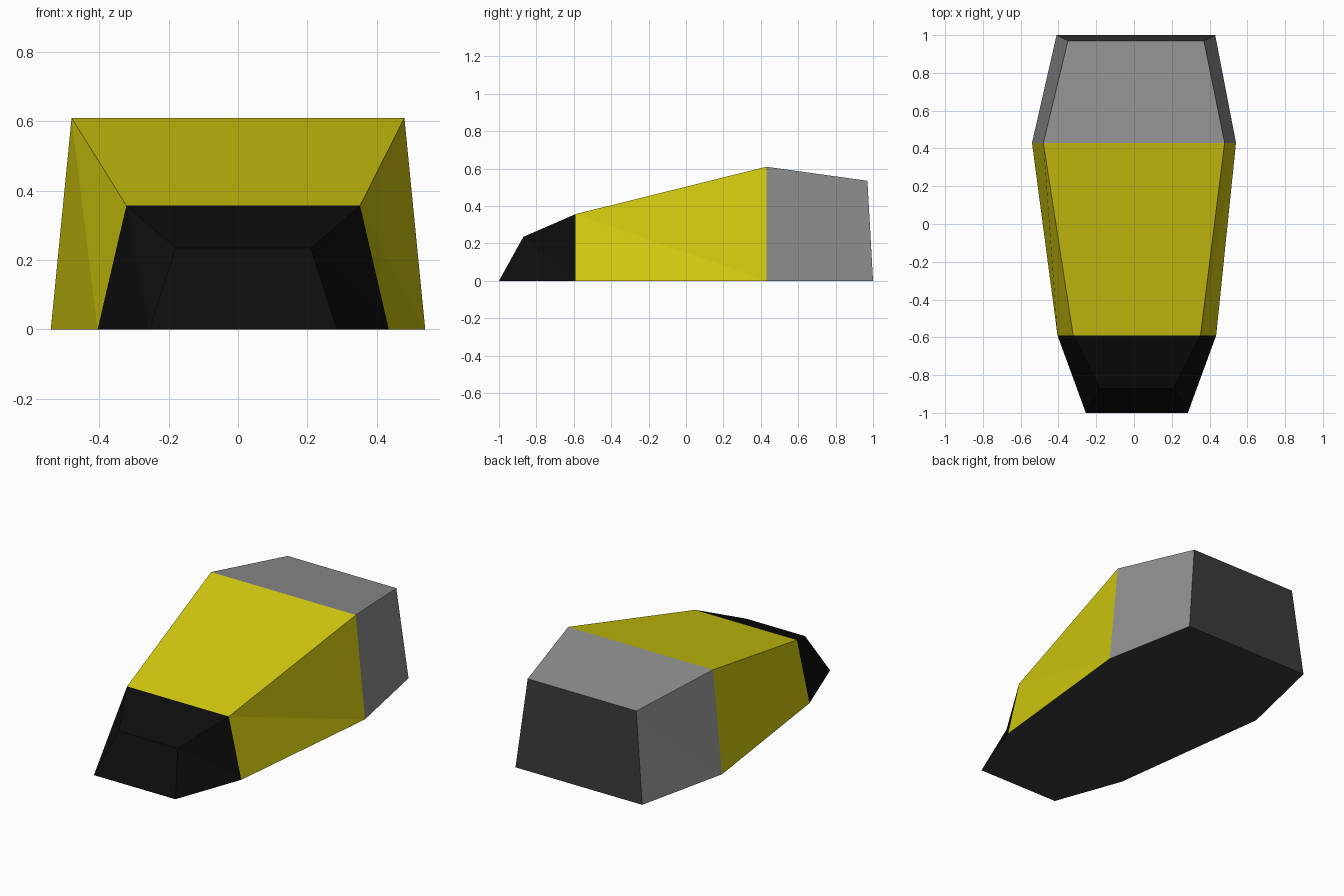
import bpy, bmesh

if "Cube" in bpy.data.objects:
    bpy.data.objects.remove(bpy.data.objects["Cube"])

# Flat colours
COLOURS = [
    ("black", (0.004, 0.004, 0.004)),
    ("yellow", (0.66, 0.60, 0.005)),
    ("grey", (0.27, 0.275, 0.272)),
    ("dark_grey", (0.043, 0.043, 0.043)),
]
BLACK, YELLOW, GREY, DARK = range(4)

# Cross-sections, front to back:
# x centre, bottom y, bottom half width, top y, top half width, top z
STATIONS = [
    (0.015, -1.00, 0.27, -0.87, 0.195, 0.235),
    (0.015, -0.59, 0.42, -0.59, 0.337, 0.357),
    (0.000, 0.43, 0.54, 0.43, 0.48, 0.61),
    (0.010, 1.00, 0.42, 0.97, 0.36, 0.535),
]

bm = bmesh.new()


def add_face(verts, mat):
    bm.faces.new(verts).material_index = mat


# Each ring runs bottom left, top left, top right, bottom right
rings = []
for cx, yb, wb, yt, wt, z in STATIONS:
    rings.append([bm.verts.new(p) for p in (
        (cx - wb, yb, 0), (cx - wt, yt, z), (cx + wt, yt, z), (cx + wb, yb, 0))])

# Nose, middle and rear: two flat triangles per twisted side, dark underside
for a, b, mat in zip(rings, rings[1:], (BLACK, YELLOW, GREY)):
    for i in range(4):
        j = (i + 1) % 4
        m = DARK if i == 3 else mat
        if i in (0, 2):
            add_face((a[i], a[j], b[j]), m)
            add_face((a[i], b[j], b[i]), m)
        else:
            add_face((a[i], a[j], b[j], b[i]), m)

# End faces
add_face(rings[0][::-1], BLACK)
add_face(rings[-1], DARK)
bmesh.ops.recalc_face_normals(bm, faces=bm.faces)

mesh = bpy.data.meshes.new("body")
bm.to_mesh(mesh)
bm.free()
for name, rgb in COLOURS:
    mat = bpy.data.materials.new(name)
    mat.diffuse_color = (*rgb, 1)
    mat.use_nodes = True
    mat.node_tree.nodes["Principled BSDF"].inputs["Base Color"].default_value = mat.diffuse_color
    mesh.materials.append(mat)
bpy.context.collection.objects.link(bpy.data.objects.new("body", mesh))
